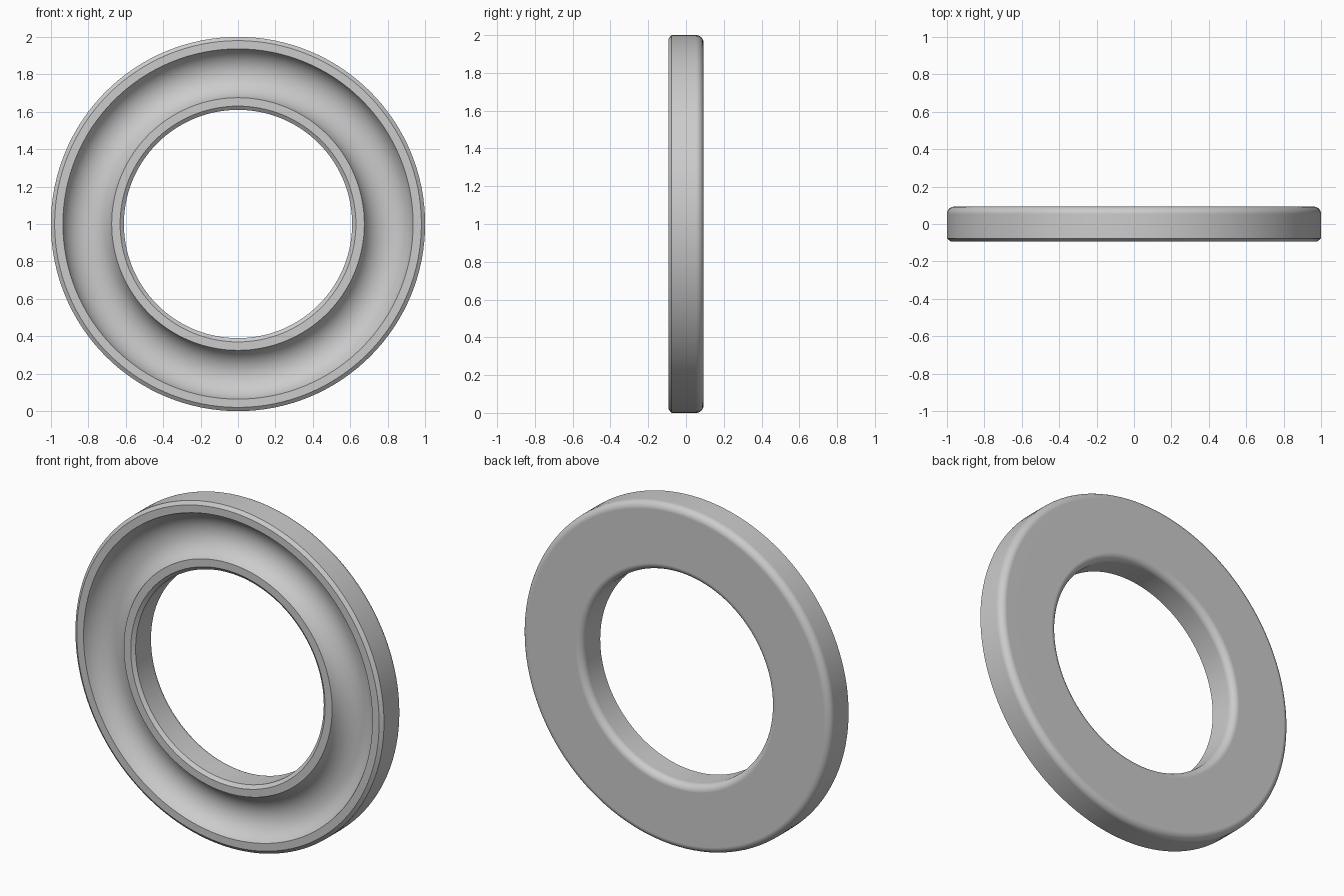
import bpy
import bmesh
import math
from mathutils import Vector

cube = bpy.data.objects.get("Cube")
if cube:
    bpy.data.objects.remove(cube, do_unlink=True)

OUTER, INNER = 1.0, 0.61
HALF = 0.093
CHAMFER_R, CHAMFER_Y, FILLET = 0.02, 0.016, 0.04
GROOVE_OUT, GROOVE_IN, GROOVE_ANGLE = 0.936, 0.675, 70
SEGMENTS = 128


def arc(centre_r, centre_y, radius, start, end, steps):
    """Points (radius, y) along a circular arc, angles in degrees."""
    points = []
    for i in range(steps + 1):
        a = math.radians(start + (end - start) * i / steps)
        points.append((centre_r + radius * math.cos(a), centre_y + radius * math.sin(a)))
    return points


# Cross-section: chamfered front rims, scooped channel, rounded back edges
mid = (GROOVE_OUT + GROOVE_IN) / 2
scoop = (GROOVE_OUT - GROOVE_IN) / 2 / math.sin(math.radians(GROOVE_ANGLE))
scoop_y = -HALF - scoop * math.cos(math.radians(GROOVE_ANGLE))
profile = [(INNER, CHAMFER_Y - HALF), (INNER + CHAMFER_R, -HALF)]
profile += arc(mid, scoop_y, scoop, 90 + GROOVE_ANGLE, 90 - GROOVE_ANGLE, 24)
profile += [(OUTER - CHAMFER_R, -HALF), (OUTER, CHAMFER_Y - HALF)]
profile += arc(OUTER - FILLET, HALF - FILLET, FILLET, 0, 90, 8)
profile += arc(INNER + FILLET, HALF - FILLET, FILLET, 90, 180, 8)

# Revolve the section around the y axis
bm = bmesh.new()
verts = [bm.verts.new((r, y, 1.0)) for r, y in profile]
edges = [bm.edges.new((v, verts[(i + 1) % len(verts)])) for i, v in enumerate(verts)]
bmesh.ops.spin(bm, geom=verts + edges, cent=Vector((0, 0, 1)), axis=Vector((0, 1, 0)),
               angle=math.tau, steps=SEGMENTS, use_merge=True)
bmesh.ops.remove_doubles(bm, verts=bm.verts, dist=0.0001)
bmesh.ops.recalc_face_normals(bm, faces=bm.faces)
mesh = bpy.data.meshes.new("grooved_ring")
bm.to_mesh(mesh)
bm.free()
ring = bpy.data.objects.new("grooved_ring", mesh)
bpy.context.collection.objects.link(ring)

# Plain grey finish
grey = bpy.data.materials.new("light_grey")
grey.use_nodes = True
colour = (0.6, 0.6, 0.6, 1.0)
grey.diffuse_color = colour
grey.node_tree.nodes["Principled BSDF"].inputs["Base Color"].default_value = colour
mesh.materials.append(grey)

# Smooth shading with crisp chamfers and a flat-looking back
bpy.ops.object.select_all(action="DESELECT")
ring.select_set(True)
bpy.context.view_layer.objects.active = ring
bpy.ops.object.shade_smooth_by_angle(angle=math.radians(30))
weighted = ring.modifiers.new("flat_back_shading", "WEIGHTED_NORMAL")
weighted.keep_sharp = True
